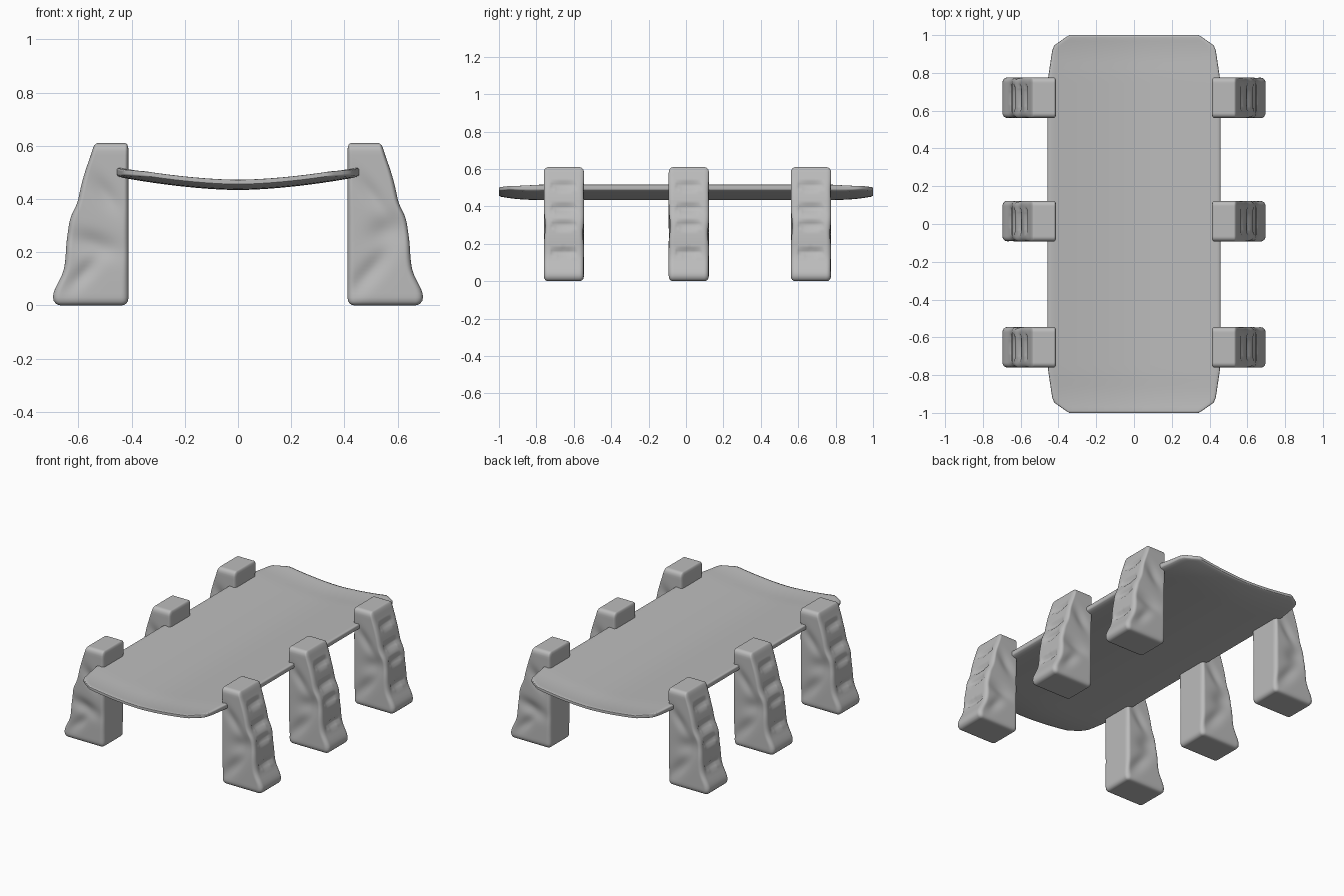
import bpy, bmesh, math
from mathutils import Vector

old = bpy.data.objects.get("Cube")
if old:
    bpy.data.objects.remove(old)

grey = bpy.data.materials.new("plain_grey")
grey.use_nodes = True
colour = (0.5, 0.5, 0.5, 1)
grey.diffuse_color = colour
grey.node_tree.nodes["Principled BSDF"].inputs["Base Color"].default_value = colour


def clamp(v, limit):
    return max(-limit, min(limit, v))


def lerp_table(table, key):
    """Smooth interpolation through (key, value) pairs."""
    for (a, va), (b, vb) in zip(table, table[1:]):
        if key <= b:
            t = max(0, (key - a) / (b - a))
            return va + (vb - va) * t
    return table[-1][1]


def rounded_block(size, radius, cuts):
    """Dense box with rounded edges, centred on the origin."""
    bm = bmesh.new()
    bmesh.ops.create_cube(bm, size=2)
    bmesh.ops.subdivide_edges(bm, edges=bm.edges[:], cuts=cuts, use_grid_fill=True)
    half = Vector(size) / 2
    for v in bm.verts:
        p = Vector(v.co[i] * half[i] for i in range(3))
        core = Vector(clamp(p[i], half[i] - radius) for i in range(3))
        v.co = core + (p - core).normalized() * radius if (p - core).length > 1e-6 else p
    return bm


def finish(bm, name):
    mesh = bpy.data.meshes.new(name)
    bmesh.ops.recalc_face_normals(bm, faces=bm.faces[:])
    bm.to_mesh(mesh)
    bm.free()
    mesh.materials.append(grey)
    mesh.shade_smooth()
    return mesh


def add(name, mesh, location=(0, 0, 0), turn=0):
    ob = bpy.data.objects.new(name, mesh)
    ob.location = location
    ob.rotation_euler.z = turn
    bpy.context.collection.objects.link(ob)
    return ob


def blob(x, z, cx, cz, rx, rz, tilt=0):
    """Soft bump value, optionally tilted."""
    c, s = math.cos(tilt), math.sin(tilt)
    dx, dz = x - cx, z - cz
    return math.exp(-((dx * c + dz * s) / rx) ** 2 - ((dz * c - dx * s) / rz) ** 2)


# Weathered stone leg: inner face flat, outer face follows a sloping profile
INNER, DEPTH, WIDTH, HEIGHT = 0.412, 0.28, 0.215, 0.61
OUTER = [(0, 0.69), (0.03, 0.7), (0.06, 0.69), (0.12, 0.658), (0.16, 0.65), (0.24, 0.645),
         (0.33, 0.632), (0.38, 0.605), (0.46, 0.588), (0.52, 0.57), (0.56, 0.555), (0.61, 0.54)]
SCOOPS = [0.51, 0.39, 0.3, 0.155]

bm = rounded_block((DEPTH, WIDTH, HEIGHT), 0.026, 40)
for v in bm.verts:
    z = v.co.z + HEIGHT / 2
    t = v.co.x / DEPTH + 0.5
    outer = sum(lerp_table(OUTER, z + d) for d in (-0.02, -0.01, 0, 0.01, 0.02)) / 5
    x = INNER + t * (outer - INNER)
    y = v.co.y
    # finger-wide scoops down the outer face
    if t > 0.9:
        for s in SCOOPS:
            r = (y / 0.075) ** 2 + ((z - s) / 0.024) ** 2
            x -= 0.014 * max(0, 1 - r) ** 0.6
    # hollows and ridges on the two broad faces
    if y < 0:
        dent = (0.016 * blob(x, z, 0.56, 0.28, 0.07, 0.05, 0.5)
                + 0.014 * blob(x, z, 0.5, 0.13, 0.12, 0.035, 0.85)
                + 0.010 * blob(x, z, 0.5, 0.42, 0.09, 0.03, -0.9))
    else:
        dent = (0.016 * blob(x, z, 0.54, 0.23, 0.09, 0.04, 0.3)
                + 0.012 * blob(x, z, 0.58, 0.12, 0.08, 0.03, -0.8)
                + 0.012 * blob(x, z, 0.5, 0.42, 0.08, 0.035, 0.9))
    y -= dent * y / (WIDTH / 2)
    v.co = (x, y, z)
leg = finish(bm, "stone_leg")

for row, y in (("front", -0.653), ("middle", 0.015), ("back", 0.668)):
    add(row + "_left_leg", leg, (0, y, 0))
    add(row + "_right_leg", leg, (0, y, 0), math.pi)

# Sagging slab with clipped corners and thinner ends
HALF_WIDTH = [(0, 0.457), (0.76, 0.457), (0.94, 0.43), (1, 0.345)]
THICKNESS = [(0, 0.036), (0.8, 0.036), (1, 0.02)]

bm = rounded_block((0.914, 2, 0.036), 0.012, 47)
for v in bm.verts:
    x, y, z = v.co
    # crowd rows towards the ends so the clipped corners stay crisp
    y = math.copysign(1 - (1 - abs(y)) ** 1.4, y)
    x *= lerp_table(HALF_WIDTH, abs(y)) / 0.457
    z *= lerp_table(THICKNESS, abs(y)) / 0.036
    sag = 0.452 + 0.05 * abs(x / 0.457) ** 1.7
    end_lift = 0.012 * max(0, (abs(y) - 0.85) / 0.15) ** 2
    v.co = (x, y, sag + z + end_lift)
add("sagging_slab", finish(bm, "sagging_slab"))
